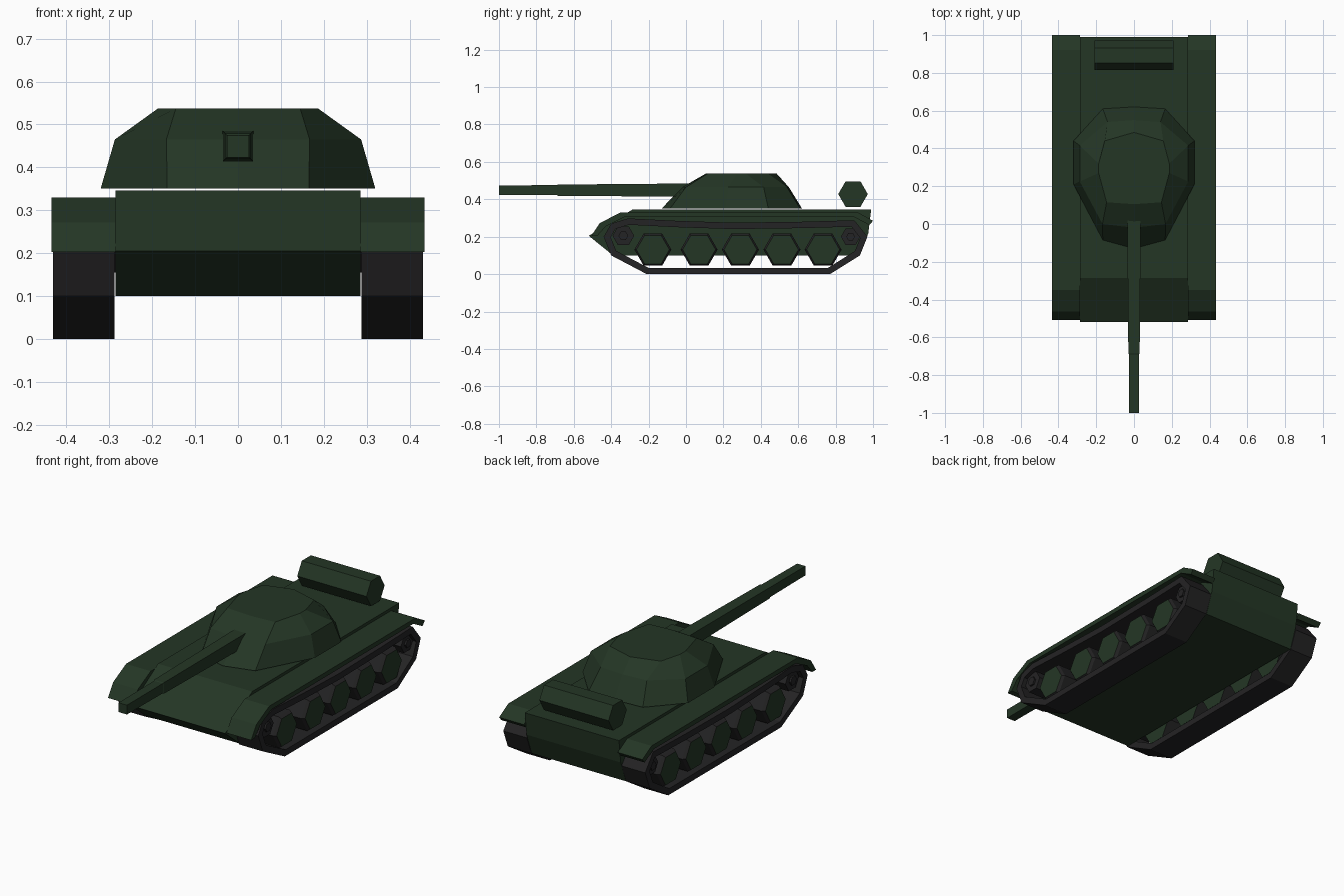
import bpy, bmesh, math
from mathutils import Vector

if "Cube" in bpy.data.objects:
    bpy.data.objects.remove(bpy.data.objects["Cube"])


def material(name, r, g, b):
    m = bpy.data.materials.new(name)
    m.diffuse_color = (r, g, b, 1)
    m.use_nodes = True
    m.node_tree.nodes["Principled BSDF"].inputs["Base Color"].default_value = m.diffuse_color
    return m


GREEN = material("dark green", 0.0176, 0.0369, 0.0185)
GREY = material("track grey", 0.0175, 0.0170, 0.0178)


def finish(name, bm, mats, mirror=False):
    bmesh.ops.recalc_face_normals(bm, faces=bm.faces)
    me = bpy.data.meshes.new(name)
    bm.to_mesh(me)
    bm.free()
    for m in mats:
        me.materials.append(m)
    ob = bpy.data.objects.new(name, me)
    bpy.context.collection.objects.link(ob)
    if mirror:
        ob.modifiers.new("mirror", 'MIRROR').use_mirror_merge = False
    return ob


def loft(name, rings, mats, mirror=False, closed=False):
    """Skin rings of equal point count; cap the ends, or join last to first."""
    bm = bmesh.new()
    vs = [[bm.verts.new(p) for p in ring] for ring in rings]
    n = len(vs[0])
    pairs = list(zip(vs, vs[1:]))
    if closed:
        pairs.append((vs[-1], vs[0]))
    else:
        bm.faces.new(vs[0])
        bm.faces.new(vs[-1])
    for a, b in pairs:
        for i in range(n):
            j = (i + 1) % n
            bm.faces.new((a[i], a[j], b[j], b[i]))
    return finish(name, bm, mats, mirror)


def at_x(profile, x):
    return [(x, y, z) for y, z in profile]


def prism(name, profile, x0, x1, mat, mirror=False):
    return loft(name, [at_x(profile, x0), at_x(profile, x1)], [mat], mirror)


def hexagon(y, z, r, n=6):
    return [(y + r * math.cos(2 * math.pi * i / n),
             z + r * math.sin(2 * math.pi * i / n)) for i in range(n)]


def inset(poly, d):
    """Offset a counter-clockwise profile inwards."""
    out = []
    for i, p in enumerate(poly):
        a, p, c = Vector(poly[i - 1]), Vector(p), Vector(poly[(i + 1) % len(poly)])
        e, f = (p - a).normalized(), (c - p).normalized()
        n1, n2 = Vector((-e.y, e.x)), Vector((-f.y, f.x))
        q = p + (n1 + n2) * d / (1 + n1.dot(n2))
        out.append((q.x, q.y))
    return out


# Hull
prism("hull", [(-0.52, 0.205), (-0.39, 0.10), (0.93, 0.10), (0.975, 0.22),
               (0.99, 0.346), (-0.285, 0.346)], -0.286, 0.286, GREEN)

# Fenders over the tracks
prism("fenders", [(-0.507, 0.203), (-0.462, 0.272), (-0.35, 0.33), (0.92, 0.33),
                  (1.0, 0.285), (0.98, 0.262), (0.90, 0.305), (-0.33, 0.305),
                  (-0.43, 0.255), (-0.475, 0.203)], 0.285, 0.435, GREEN, True)

# Track bands
outer = [(-0.21, 0.0), (0.77, 0.0), (0.93, 0.10), (0.97, 0.20), (0.90, 0.288),
         (0.62, 0.28), (0.25, 0.275), (-0.05, 0.285), (-0.31, 0.298), (-0.40, 0.27),
         (-0.44, 0.20), (-0.40, 0.10)]
inner = inset(outer, 0.034)
loft("tracks", [at_x(outer, 0.288), at_x(outer, 0.431), at_x(inner, 0.431),
                at_x(inner, 0.288)], [GREY], True, closed=True)

# Road wheels: grey tyre with a green face
for k, y in enumerate((-0.177, 0.07, 0.291, 0.513, 0.733)):
    rim, face = hexagon(y, 0.131, 0.099), hexagon(y, 0.131, 0.088)
    w = loft("road_wheels_%d" % (k + 1),
             [at_x(rim, 0.30), at_x(rim, 0.405), at_x(face, 0.42)], [GREEN, GREY], True)
    for f in w.data.polygons:
        f.material_index = 0 if abs(f.normal.x) > 0.9 else 1

# Front idlers and rear sprockets
for name, y, z, r in (("idlers", -0.335, 0.205, 0.058), ("sprockets", 0.88, 0.20, 0.052)):
    prism(name, hexagon(y, z, r), 0.285, 0.41, GREY, True)
    prism(name + "_hubs", hexagon(y, z, r * 0.45), 0.41, 0.42, GREY, True)

# Turret: three half outlines, mirrored and skinned
levels = [
    (0.351, [(0, -0.13), (0.165, -0.085), (0.32, 0.21), (0.32, 0.44), (0.165, 0.61), (0, 0.62)]),
    (0.465, [(0, -0.02), (0.167, 0.0), (0.287, 0.225), (0.287, 0.415), (0.14, 0.54), (0, 0.55)]),
    (0.537, [(0, 0.105), (0.145, 0.115), (0.187, 0.27), (0.187, 0.32), (0.155, 0.44), (0, 0.485)]),
]
loft("turret", [[(x, y, z) for x, y in h] + [(-x, y, z) for x, y in h[-2:0:-1]]
                for z, h in levels], [GREEN])

# Square-section gun barrel
loft("gun_barrel", [[(sx * r, y, 0.449 + sz * r) for sx, sz in
                     ((-1, -1), (1, -1), (1, 1), (-1, 1))]
                    for y, r in ((0.06, 0.036), (-0.48, 0.0315), (-0.685, 0.030),
                                 (-0.69, 0.027), (-0.94, 0.0255), (-1.0, 0.0255))], [GREEN])

# Rear fuel drum
prism("fuel_drum", hexagon(0.893, 0.428, 0.079), -0.21, 0.21, GREEN)
